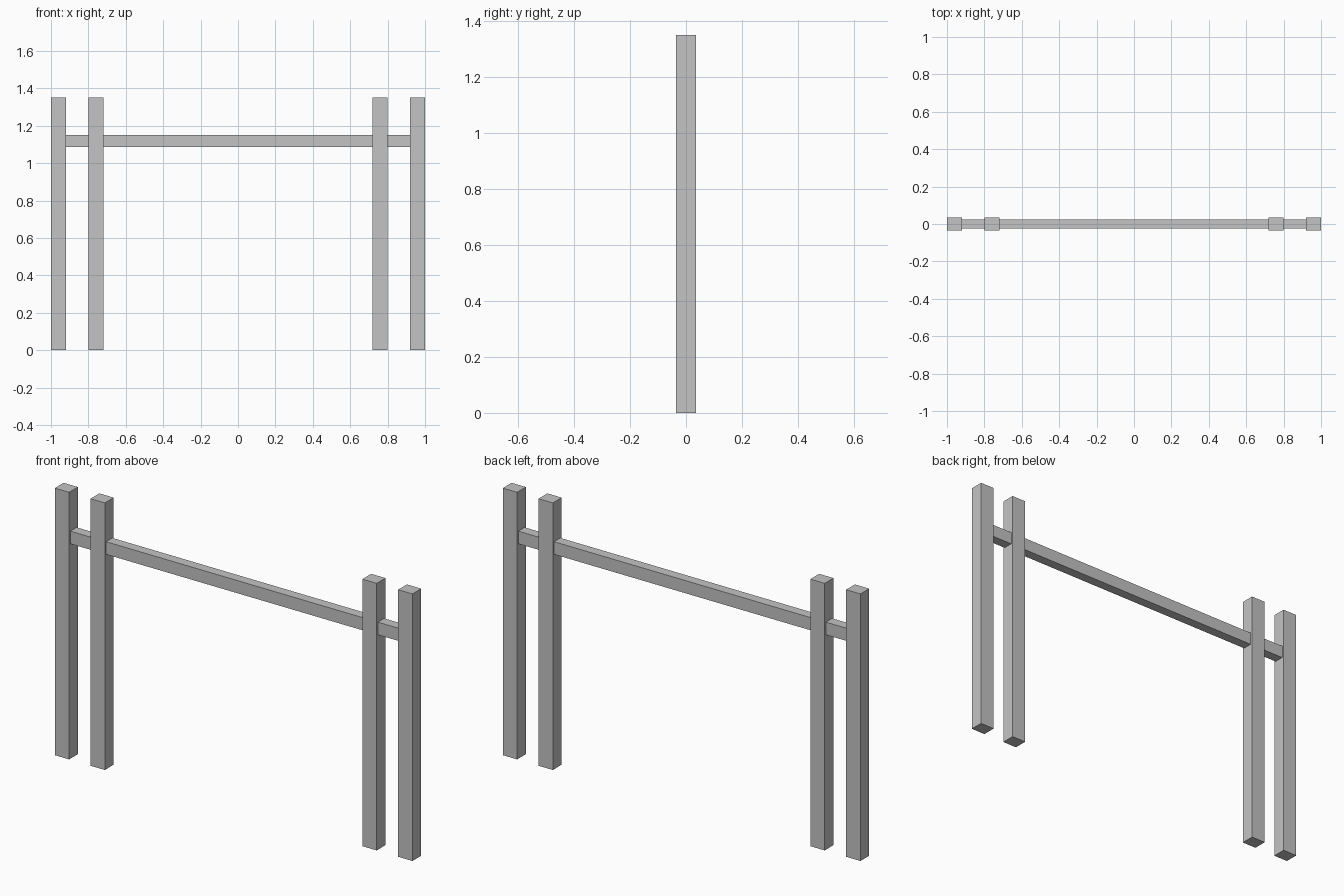
import bpy

cube = bpy.data.objects.get("Cube")
if cube:
    bpy.data.objects.remove(cube, do_unlink=True)

# Single plain grey finish
GREY = (0.55, 0.55, 0.55, 1.0)
grey = bpy.data.materials.new("plain_grey")
grey.use_nodes = True
grey.diffuse_color = GREY
bsdf = next(n for n in grey.node_tree.nodes if n.type == "BSDF_PRINCIPLED")
bsdf.inputs["Base Color"].default_value = GREY


def box(name, size, centre):
    bpy.ops.mesh.primitive_cube_add(size=1, location=centre)
    obj = bpy.context.object
    obj.name = obj.data.name = name
    obj.scale = size
    bpy.ops.object.transform_apply(location=False, rotation=False, scale=True)
    obj.data.materials.append(grey)
    return obj


# Pairs of upright posts at each end
POST_W, POST_D, POST_H = 0.08, 0.07, 1.35
for side, sign in (("left", 1), ("right", -1)):
    for place, x in (("outer", 0.96), ("inner", 0.76)):
        box(f"{side}_{place}_post", (POST_W, POST_D, POST_H),
            (sign * x, 0, POST_H / 2))

# Crossbar running through the inner posts into the outer ones
box("crossbar", (1.86, 0.05, 0.064), (0, 0, 1.118))
